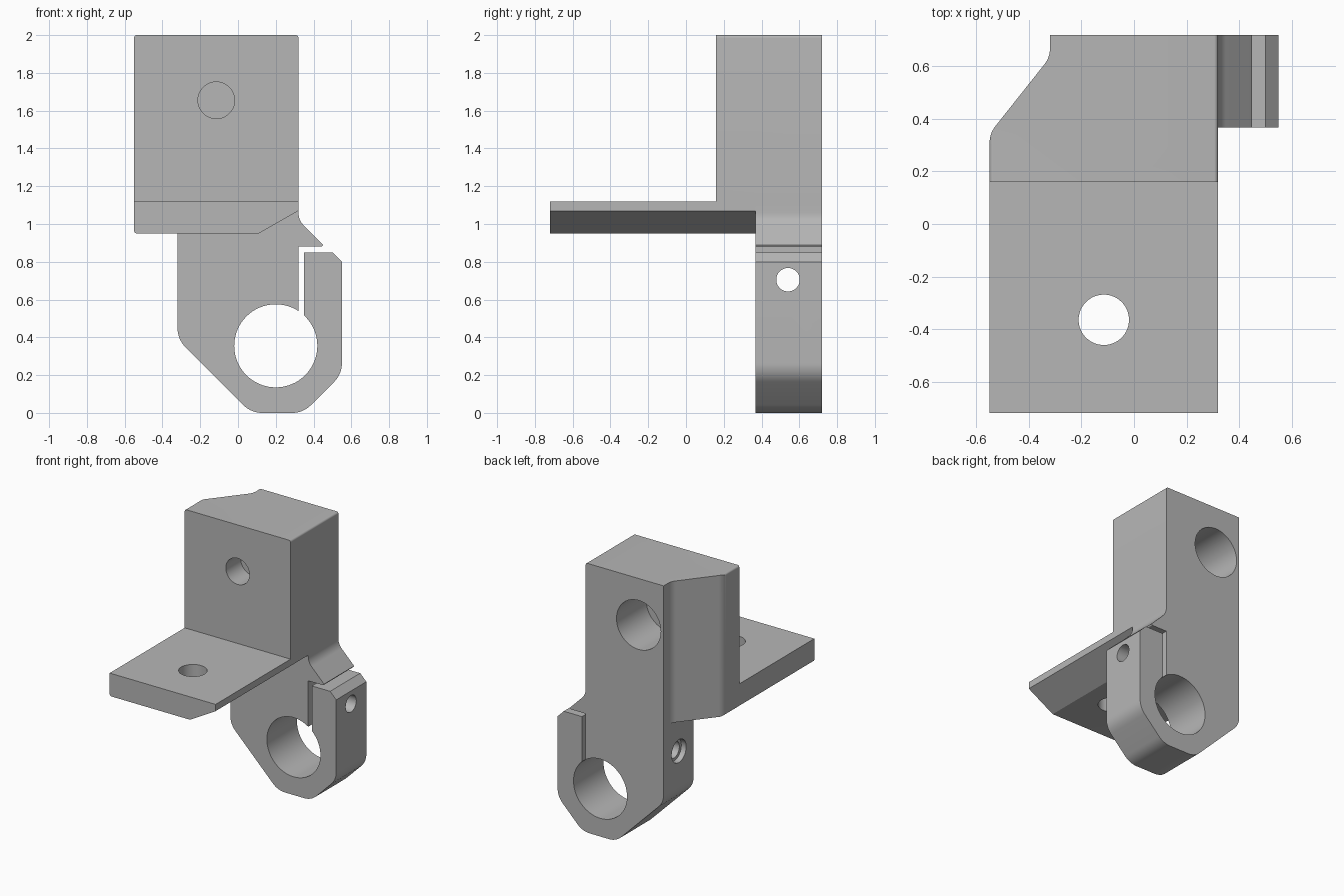
import bpy, bmesh, math
from mathutils import Vector, Matrix

cube = bpy.data.objects.get("Cube")
if cube:
    bpy.data.objects.remove(cube, do_unlink=True)

grey = bpy.data.materials.new("plain grey")
grey.use_nodes = True
colour = (0.47, 0.47, 0.47, 1)
grey.diffuse_color = colour
grey.node_tree.nodes["Principled BSDF"].inputs["Base Color"].default_value = colour


def fillet(corners, steps=8):
    """Round the corners (x, y, radius) of a closed outline."""
    out = []
    for i, (x, y, *rad) in enumerate(corners):
        p = Vector((x, y))
        if not rad:
            out.append(p)
            continue
        a = (Vector(corners[i - 1][:2]) - p).normalized()
        b = (Vector(corners[(i + 1) % len(corners)][:2]) - p).normalized()
        half = a.angle(b) / 2
        centre = p + (a + b).normalized() * rad[0] / math.sin(half)
        reach = rad[0] / math.tan(half)
        start, end = p + a * reach - centre, p + b * reach - centre
        turn = start.angle_signed(end)
        for k in range(steps + 1):
            out.append(centre + Matrix.Rotation(-turn * k / steps, 2) @ start)
    return out


def finish(name, bm):
    bmesh.ops.recalc_face_normals(bm, faces=bm.faces)
    mesh = bpy.data.meshes.new(name)
    bm.to_mesh(mesh)
    bm.free()
    mesh.materials.append(grey)
    ob = bpy.data.objects.new(name, mesh)
    bpy.context.collection.objects.link(ob)
    return ob


def extrude(name, corners, axis, lo, hi):
    """Extrude an outline along y (outline in x, z) or z (outline in x, y)."""
    bm = bmesh.new()
    place = (lambda p: (p.x, lo, p.y)) if axis == "y" else (lambda p: (p.x, p.y, lo))
    face = bm.faces.new([bm.verts.new(place(p)) for p in fillet(corners)])
    moved = bmesh.ops.extrude_face_region(bm, geom=[face])["geom"]
    shift = Vector((0, hi - lo, 0)) if axis == "y" else Vector((0, 0, hi - lo))
    bmesh.ops.translate(bm, vec=shift, verts=[v for v in moved if isinstance(v, bmesh.types.BMVert)])
    return finish(name, bm)


def drill(name, start, end, radius):
    """Cylinder between two points."""
    start, end = Vector(start), Vector(end)
    d = end - start
    bm = bmesh.new()
    bmesh.ops.create_cone(bm, cap_ends=True, segments=64, radius1=radius, radius2=radius, depth=d.length,
                          matrix=Matrix.Translation((start + end) / 2) @ d.to_track_quat("Z", "Y").to_matrix().to_4x4())
    return finish(name, bm)


def combine(target, tool, operation):
    mod = target.modifiers.new("combine", "BOOLEAN")
    mod.operation, mod.object, mod.solver = operation, tool, "EXACT"
    graph = bpy.context.evaluated_depsgraph_get()
    mesh = bpy.data.meshes.new_from_object(target.evaluated_get(graph))
    target.modifiers.clear()
    target.data = mesh
    bpy.data.objects.remove(tool, do_unlink=True)


# Upper block and plate share one front outline
bracket = extrude("clamp_bracket", [(-0.55, 0.95, 0.015), (0.11, 0.95), (0.32, 1.07),
                                    (0.32, 2, 0.015), (-0.55, 2, 0.015)], "y", -0.72, 0.72)

# Sloped rear corner
plan = extrude("plan", [(-0.55, -0.8), (0.5, -0.8), (0.5, 0.8), (-0.32, 0.8),
                        (-0.32, 0.635, 0.1), (-0.55, 0.345, 0.1)], "z", 0.8, 2.2)
combine(bracket, plan, "INTERSECT")

# Step that leaves the plate in front of the block
step = extrude("step", [(-0.8, -0.9), (0.8, -0.9), (0.8, 0.16), (-0.8, 0.16)], "z", 1.12, 2.2)
combine(bracket, step, "DIFFERENCE")

# Split clamp with its slot and overhanging lip
clamp = extrude("clamp", [(-0.32, 1), (-0.32, 0.39, 0.14), (0.07, 0, 0.14), (0.345, 0, 0.14),
                          (0.55, 0.205, 0.14), (0.55, 0.8), (0.5, 0.85), (0.35, 0.85), (0.35, 0.4),
                          (0.32, 0.4), (0.32, 0.88), (0.445, 0.88, 0.008), (0.45, 0.89, 0.003),
                          (0.32, 1.02, 0.1), (0.32, 1.1), (0.2, 1.2), (-0.2, 1.2)], "y", 0.367, 0.72)
combine(bracket, clamp, "UNION")

# Rod bore, block screw holes with a thin web between, plate hole, clamp screw
holes = [
    ("rod_bore", (0.2, 0.2, 0.355), (0.2, 0.9, 0.355), 0.22),
    ("block_hole", (-0.115, 0, 1.655), (-0.115, 0.335, 1.655), 0.097),
    ("block_counterbore", (-0.115, 0.37, 1.655), (-0.115, 0.9, 1.655), 0.182),
    ("plate_hole", (-0.115, -0.365, 0.8), (-0.115, -0.365, 1.3), 0.096),
    ("clamp_screw", (-0.8, 0.54, 0.705), (0.8, 0.54, 0.705), 0.062),
    ("clamp_counterbore", (-0.8, 0.54, 0.705), (-0.28, 0.54, 0.705), 0.085),
]
for hole in holes:
    combine(bracket, drill(*hole), "DIFFERENCE")

# Smooth rounds, sharp edges
bpy.ops.object.select_all(action="DESELECT")
bracket.select_set(True)
bpy.context.view_layer.objects.active = bracket
bpy.ops.object.shade_smooth_by_angle(angle=math.radians(25))
